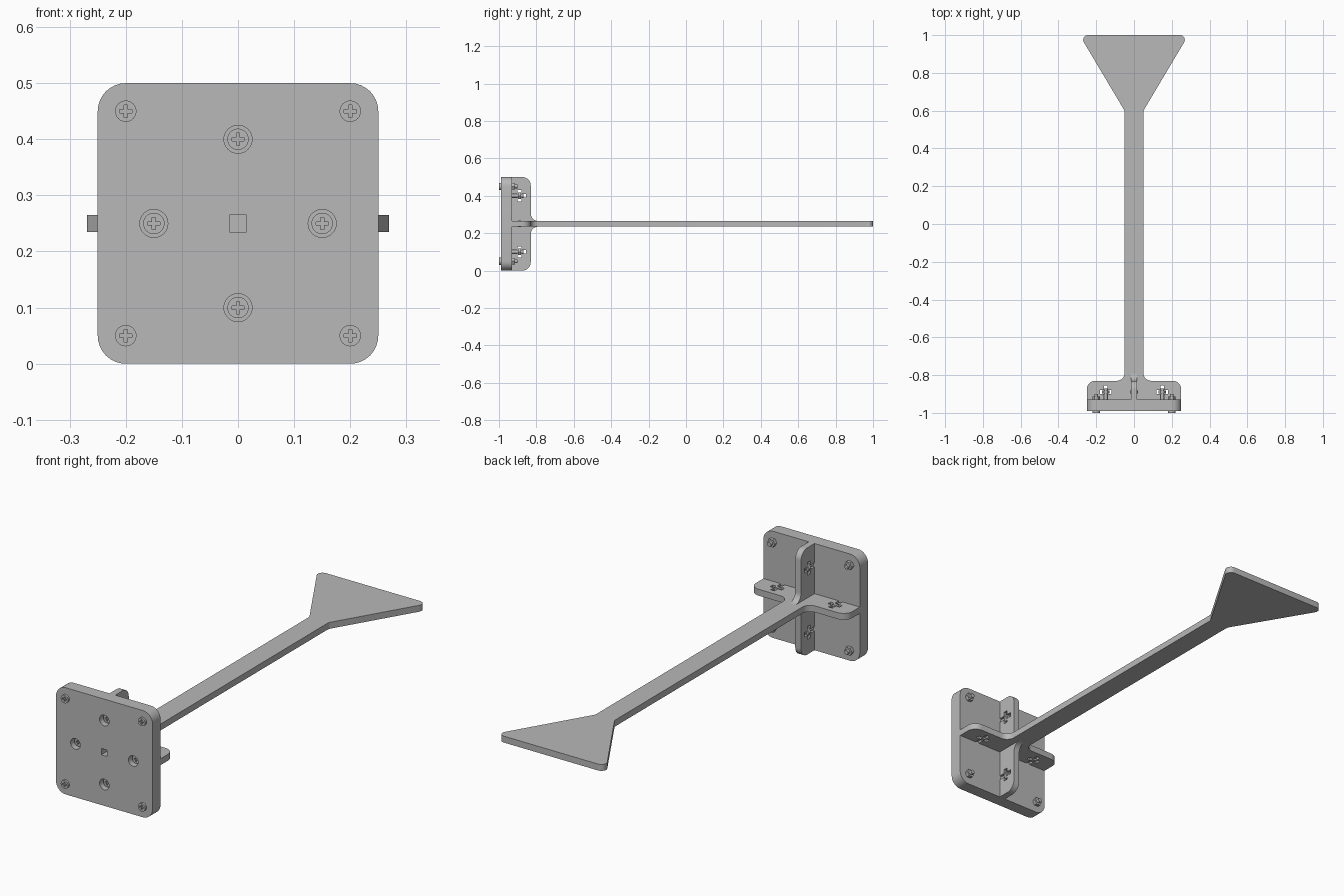
import bpy, bmesh, math
from mathutils import Vector

if "Cube" in bpy.data.objects:
    bpy.data.objects.remove(bpy.data.objects["Cube"], do_unlink=True)

grey = bpy.data.materials.new("plain_grey")
grey.use_nodes = True
colour = (0.48, 0.48, 0.48, 1)
grey.diffuse_color = colour
grey.node_tree.nodes["Principled BSDF"].inputs["Base Color"].default_value = colour

MID = 0.25           # height of the arm and centre of the plate
FRONT, BACK = -0.99, -0.93   # plate faces
HALF = 0.015         # half thickness of arm and rib


def rounded(corners, steps=8):
    """Outline from (u, v, radius) corners, each filleted by its radius."""
    out = []
    for i, (u, v, r) in enumerate(corners):
        p = Vector((u, v))
        if r == 0:
            out.append(p)
            continue
        a = (Vector(corners[i - 1][:2]) - p).normalized()
        b = (Vector(corners[(i + 1) % len(corners)][:2]) - p).normalized()
        half = a.angle(b) / 2
        centre = p + (a + b).normalized() * r / math.sin(half)
        start = p + a * r / math.tan(half) - centre
        end = p + b * r / math.tan(half) - centre
        for k in range(steps + 1):
            t = k / steps
            d = start.slerp(end, t) if hasattr(start, "slerp") else start.lerp(end, t)
            out.append(centre + d.normalized() * r)
    return out


def circle(r, n=32):
    return [Vector((r * math.cos(math.tau * k / n), r * math.sin(math.tau * k / n)))
            for k in range(n)]


def prism(name, outline, w0, w1, place):
    """Extrude an outline from w0 to w1; place maps (u, v, w) to x, y, z."""
    bm = bmesh.new()
    low = [bm.verts.new(place(p[0], p[1], w0)) for p in outline]
    high = [bm.verts.new(place(p[0], p[1], w1)) for p in outline]
    bm.faces.new(low)
    bm.faces.new(high)
    for i in range(len(low)):
        bm.faces.new((low[i - 1], low[i], high[i], high[i - 1]))
    bmesh.ops.recalc_face_normals(bm, faces=bm.faces)
    mesh = bpy.data.meshes.new(name)
    bm.to_mesh(mesh)
    bm.free()
    mesh.materials.append(grey)
    ob = bpy.data.objects.new(name, mesh)
    bpy.context.collection.objects.link(ob)
    return ob


def activate(ob):
    bpy.ops.object.select_all(action='DESELECT')
    ob.select_set(True)
    bpy.context.view_layer.objects.active = ob


def smooth(ob):
    activate(ob)
    bpy.ops.object.shade_smooth_by_angle(angle=math.radians(30))


def cut(ob, cutter):
    cutter.hide_render = True
    mod = ob.modifiers.new("cut", 'BOOLEAN')
    mod.operation, mod.solver, mod.object = 'DIFFERENCE', 'EXACT', cutter
    activate(ob)
    bpy.ops.object.modifier_apply(modifier=mod.name)
    bpy.data.objects.remove(cutter, do_unlink=True)


def mirrored(half):
    return half + [(-u, v, r) for u, v, r in reversed(half)]


def facing_front(x, z):
    return lambda u, v, w: (x + u, w, z + v)


def flat(u, v, w):
    return (u, v, MID + w)


def upright(u, v, w):
    return (w, v, MID + u)


# Bolt slot with a cross pocket for the nut, shared by arm and rib
slot = [(0.14, BACK, 0), (0.14, -0.9, 0), (0.12, -0.9, 0), (0.12, -0.88, 0),
        (0.14, -0.88, 0), (0.14, -0.855, 0)]
slot += [(0.3 - u, v, r) for u, v, r in reversed(slot)]
foot = slot + [(0.25, BACK, 0), (0.25, -0.83, 0.045)]

# Arm with flared paddle, lying flat
arm = mirrored(foot + [(0.05, -0.83, 0.04), (0.05, 0.6, 0.03), (0.288, 1, 0.025)])
smooth(prism("arm", rounded(arm), -HALF, HALF, flat))

# Upright rib crossing the arm
rib = mirrored(foot + [(HALF, -0.83, 0.04), (HALF, -0.785, 0)])
smooth(prism("upright_rib", rounded(rib), -HALF, HALF, upright))

# Mounting plate with counterbored holes and a square centre hole
square = [(1, -1), (1, 1), (-1, 1), (-1, -1)]
plate = prism("mounting_plate", rounded([(a * 0.25, b * 0.25, 0.05) for a, b in square]),
              FRONT, BACK, facing_front(0, MID))
inner = [(0.15, 0), (-0.15, 0), (0, 0.15), (0, -0.15)]
outer = [(a * 0.2, b * 0.2) for a, b in square]
BORE = -0.96
for x, z in inner:
    cut(plate, prism("bore_cutter", circle(0.025), -1.02, BORE, facing_front(x, MID + z)))
cut(plate, prism("square_cutter", [(a * HALF, b * HALF) for a, b in square],
                 -1.02, BACK + 0.01, facing_front(0, MID)))
smooth(plate)

# Cross-recess outline for the screw heads
L, W = 0.011, 0.003
cross = [(W, -L), (W, -W), (L, -W), (L, W), (W, W), (W, L),
         (-W, L), (-W, W), (-L, W), (-L, -W), (-W, -W), (-W, -L)]


def bolt(name, x, z, seat, nut_y, tip):
    """Screw head in front of seat, shaft to tip, hex nut from nut_y."""
    at = facing_front(x, MID + z)
    head = prism(name + "_head", circle(0.019), seat - 0.01, seat, at)
    cut(head, prism("recess_cutter", cross, seat - 0.03, seat - 0.004, at))
    smooth(head)
    smooth(prism(name + "_shaft", circle(0.01, 20), seat - 0.002, tip, at))
    prism(name + "_nut", circle(0.02, 6), nut_y, nut_y + 0.016, at)


for i, (x, z) in enumerate(inner):
    bolt(f"rib_bolt_{i + 1}", x, z, BORE, -0.898, -0.87)
for i, (x, z) in enumerate(outer):
    bolt(f"corner_bolt_{i + 1}", x, z, FRONT, BACK, -0.9)
